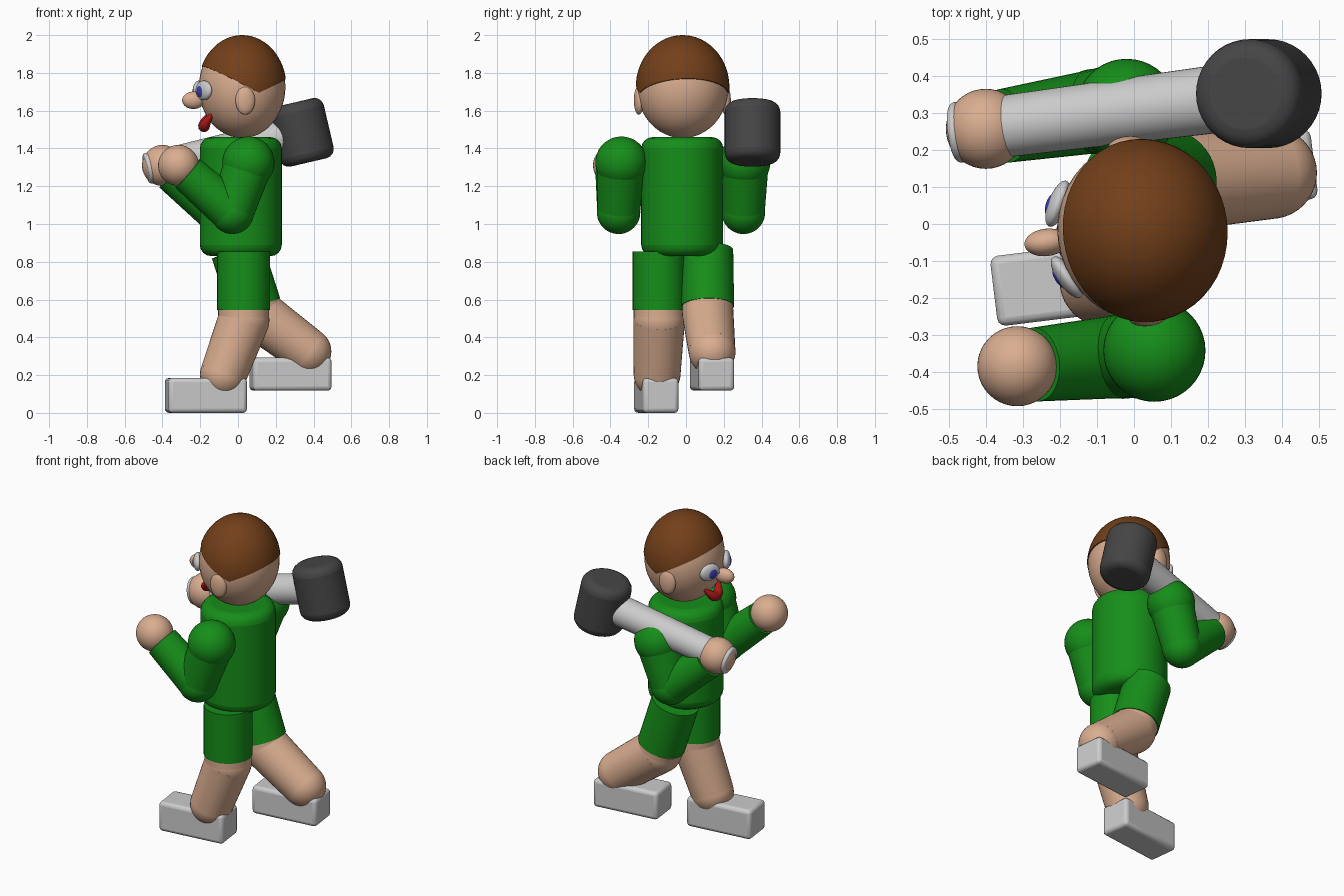
import bpy, bmesh, math
from mathutils import Vector, Matrix

if "Cube" in bpy.data.objects:
    bpy.data.objects.remove(bpy.data.objects["Cube"])

YAW = math.radians(7)          # the whole figure is turned slightly


def material(name, rgb):
    m = bpy.data.materials.new(name)
    m.diffuse_color = (*rgb, 1)
    m.use_nodes = True
    m.node_tree.nodes["Principled BSDF"].inputs["Base Color"].default_value = m.diffuse_color
    return m


SKIN = material("skin", (0.70, 0.42, 0.28))
GREEN = material("green_cloth", (0.008, 0.27, 0.01))
HAIR = material("brown_hair", (0.17, 0.05, 0.01))
WHITE = material("white", (0.80, 0.80, 0.78))
DARK = material("dark_grey", (0.06, 0.06, 0.06))
BLUE = material("blue", (0.05, 0.05, 0.5))
RED = material("red", (0.45, 0.01, 0.01))


def finish(ob, name, mat, bevel=0, segments=4):
    ob.name = name
    ob.data.materials.append(mat)
    if bevel:
        mod = ob.modifiers.new("bevel", 'BEVEL')
        mod.width, mod.segments, mod.limit_method = bevel, segments, 'ANGLE'
    bpy.ops.object.select_all(action='DESELECT')
    ob.select_set(True)
    bpy.context.view_layer.objects.active = ob
    bpy.ops.object.shade_smooth_by_angle(angle=math.radians(35))
    return ob


def ball(name, loc, size, mat, rot=0.0):
    bpy.ops.mesh.primitive_uv_sphere_add(segments=40, ring_count=24, location=loc, rotation=(0, 0, rot))
    ob = bpy.context.object
    ob.scale = (size,) * 3 if isinstance(size, float) else size
    return finish(ob, name, mat)


def rod(name, a, b, ra, rb, mat, bevel=0):
    a, b = Vector(a), Vector(b)
    bpy.ops.mesh.primitive_cone_add(vertices=40, radius1=ra, radius2=rb, depth=(b - a).length)
    ob = bpy.context.object
    ob.location = (a + b) / 2
    ob.rotation_euler = (b - a).to_track_quat('Z', 'Y').to_euler()
    return finish(ob, name, mat, bevel)


# Torso
rod("torso", (0.015, -0.02, 0.83), (0.015, -0.02, 1.46), 0.217, 0.217, GREEN, 0.06)

# Arms: shoulder, elbow, hand
arms = {
    "right": ((0.055, -0.342, 1.325), (-0.03, -0.357, 1.062), (-0.315, -0.384, 1.31)),
    "left": ((-0.02, 0.308, 1.325), (-0.105, 0.304, 1.062), (-0.40, 0.257, 1.31)),
}
for side, (sh, el, ha) in arms.items():
    ball(side + "_shoulder", sh, 0.138, GREEN)
    rod(side + "_upper_arm", sh, el, 0.13, 0.113, GREEN)
    ball(side + "_elbow", el, 0.115, GREEN)
    rod(side + "_forearm", el, Vector(el).lerp(Vector(ha), 0.83), 0.113, 0.1, GREEN)
    ball(side + "_hand", ha, 0.108, SKIN)

# Legs: shorts top, shorts hem, knee, ankle, shoe centre
legs = {
    "right": ((0.03, -0.142, 0.855), (0.03, -0.142, 0.545), (0.03, -0.142, 0.49),
              (-0.077, -0.153, 0.205), (-0.17, -0.157, 0.0925)),
    "left": ((-0.005, 0.11, 0.86), (0.09, 0.115, 0.565), (0.108, 0.116, 0.52),
             (0.37, 0.138, 0.325), (0.278, 0.138, 0.205)),
}
for side, (top, hem, knee, ankle, shoe) in legs.items():
    rod(side + "_shorts", top, hem, 0.14, 0.14, GREEN)
    rod(side + "_thigh", hem, knee, 0.135, 0.135, SKIN)
    ball(side + "_knee", knee, 0.136, SKIN)
    rod(side + "_shin", knee, ankle, 0.136, 0.124, SKIN)
    ball(side + "_ankle", ankle, 0.124, SKIN)
    bpy.ops.mesh.primitive_cube_add(size=1, location=shoe, rotation=(0, 0, YAW))
    ob = bpy.context.object
    ob.scale = (0.42, 0.19, 0.175 if side == "left" else 0.185)
    bpy.ops.object.transform_apply(location=False, rotation=False, scale=True)
    finish(ob, side + "_shoe", WHITE, 0.022, 3)

# Head frame: local -x is the way the face looks
C = Vector((0.022, -0.018, 1.725))
TURN = Matrix.Rotation(YAW, 3, 'Z')


def face(x, y, z):
    return C + TURN @ Vector((x, y, z))


ball("head", C, (0.229, 0.243, 0.27), SKIN, YAW)

# Hair: cap cut by two sloping planes that meet above the ears
bm = bmesh.new()
bmesh.ops.create_uvsphere(bm, u_segments=48, v_segments=32, radius=1)
bmesh.ops.scale(bm, vec=(0.234, 0.248, 0.275), verts=bm.verts)
for p, q in (((-0.22, 0.115), (0.06, -0.03)), ((0.06, -0.03), (0.23, 0.045))):
    normal = Vector((p[1] - q[1], 0, q[0] - p[0]))
    cut = bmesh.ops.bisect_plane(bm, geom=bm.verts[:] + bm.edges[:] + bm.faces[:], dist=1e-5,
                                 plane_co=(0.06, 0, -0.03), plane_no=normal, clear_inner=True)
    edges = [e for e in cut["geom_cut"] if isinstance(e, bmesh.types.BMEdge)]
    bmesh.ops.holes_fill(bm, edges=edges)
mesh = bpy.data.meshes.new("hair")
bm.to_mesh(mesh)
bm.free()
hair = bpy.data.objects.new("hair", mesh)
hair.location, hair.rotation_euler = C, (0, 0, YAW)
bpy.context.collection.objects.link(hair)
finish(hair, "hair", HAIR)

# Nose, ears, eyes
ball("nose", face(-0.26, 0, -0.07), (0.06, 0.037, 0.046), SKIN, YAW)
for side, s in (("right", -1), ("left", 1)):
    ball(side + "_ear", face(-0.012, s * 0.232, -0.07), (0.052, 0.026, 0.076), SKIN, YAW)
    turn = YAW - s * math.radians(28)
    ball(side + "_eye", face(-0.217, s * 0.1, -0.018), (0.026, 0.066, 0.052), WHITE, turn)
    ball(side + "_pupil", face(-0.231, s * 0.1, -0.022), (0.018, 0.036, 0.034), BLUE, turn)

# Smiling mouth: tapered curve around the face
curve = bpy.data.curves.new("mouth", 'CURVE')
curve.dimensions = '3D'
curve.bevel_depth, curve.bevel_resolution = 0.026, 4
spline = curve.splines.new('NURBS')
pts = [(-0.165, -0.085, -0.135, 0.2), (-0.20, -0.05, -0.19, 1), (-0.205, 0, -0.215, 1.2),
       (-0.20, 0.05, -0.19, 1), (-0.165, 0.085, -0.135, 0.2)]
spline.points.add(len(pts) - 1)
for p, (x, y, z, r) in zip(spline.points, pts):
    p.co = (*face(x, y, z), 1)
    p.radius = r
spline.use_endpoint_u = True
spline.order_u = 3
curve.use_fill_caps = True
curve.materials.append(RED)
bpy.context.collection.objects.link(bpy.data.objects.new("mouth", curve))

# Mallet resting on the left shoulder
start, centre = Vector((-0.487, 0.246, 1.292)), Vector((0.337, 0.352, 1.485))
axis = Vector((-0.228, 0, 0.974))
rod("mallet_handle", start, centre, 0.082, 0.093, WHITE, 0.012)
rod("mallet_head", centre - axis * 0.163, centre + axis * 0.163, 0.147, 0.147, DARK, 0.05)
